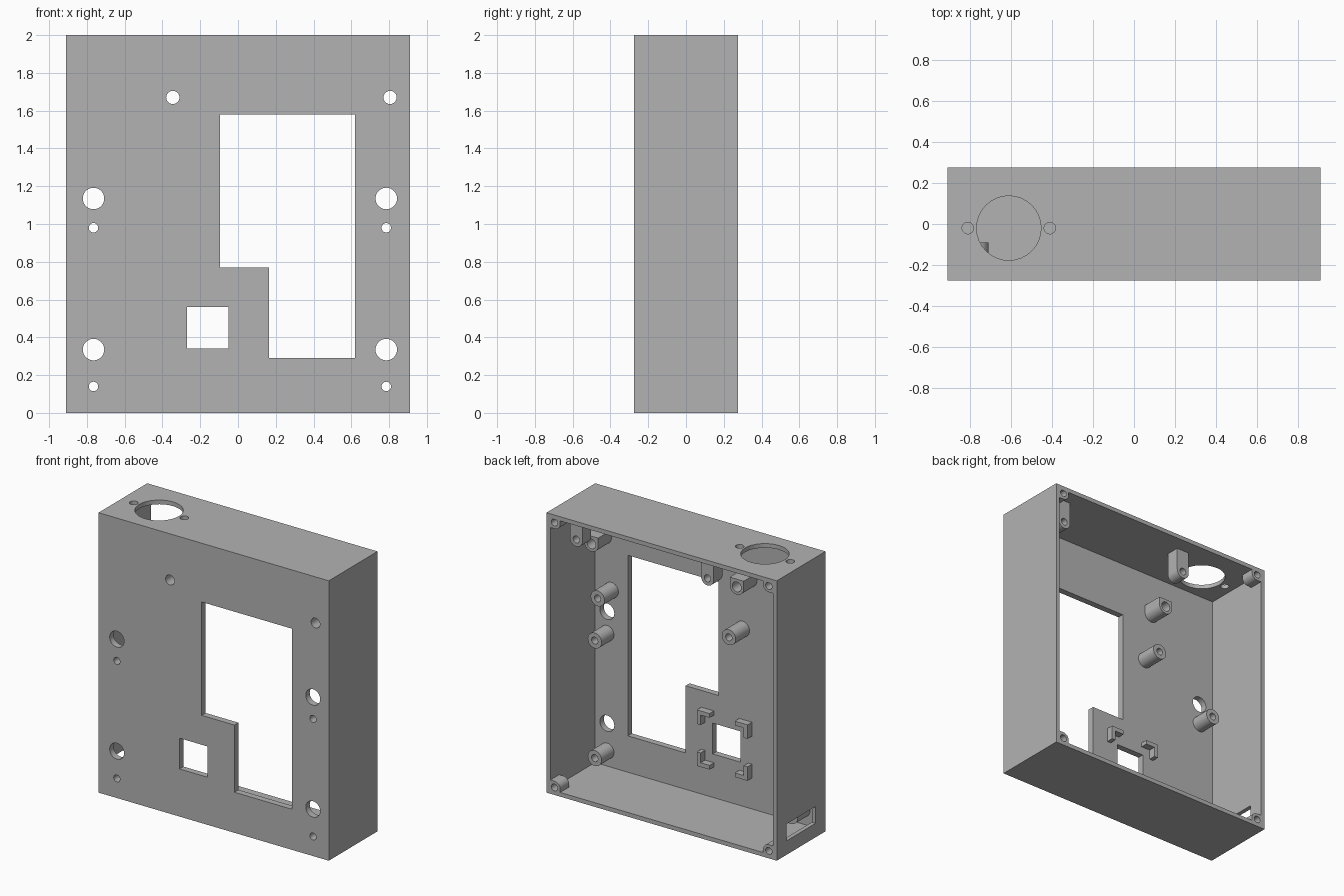
import bpy, bmesh
from math import pi, cos, sin

if "Cube" in bpy.data.objects:
    bpy.data.objects.remove(bpy.data.objects["Cube"])

gray = bpy.data.materials.new("plain gray")
gray.use_nodes = True
gray.diffuse_color = (0.45, 0.45, 0.45, 1)
gray.node_tree.nodes["Principled BSDF"].inputs["Base Color"].default_value = gray.diffuse_color

W, D, H = 0.91, 0.275, 2.0      # half width, half depth, height
WALL = 0.03
FLOOR = -0.23                   # inner face of the front plate


def arc(cx, cy, r, a0=0, a1=2 * pi, n=32):
    return [(cx + r * cos(a0 + (a1 - a0) * i / n), cy + r * sin(a0 + (a1 - a0) * i / n))
            for i in range(n + 1)]


def circle(cx, cy, r):
    return arc(cx, cy, r)[:-1]


def rect(x0, x1, y0, y1):
    return [(x0, y0), (x1, y0), (x1, y1), (x0, y1)]


def u_shape(cx, cz, r, top):
    return arc(cx, cz, r, pi, 2 * pi, 16) + [(cx + r, top), (cx - r, top)]


def prism(name, loops, lo, hi, axis="Y"):
    """Extrude an outline (with optional hole loops) along y or z."""
    curve = bpy.data.curves.new(name, "CURVE")
    curve.dimensions = "2D"
    curve.fill_mode = "BOTH"
    curve.extrude = (hi - lo) / 2
    for loop in loops:
        spline = curve.splines.new("POLY")
        spline.points.add(len(loop) - 1)
        for point, (a, b) in zip(spline.points, loop):
            point.co = (a, b, 0, 1)
        spline.use_cyclic_u = True
    temp = bpy.data.objects.new("temp", curve)
    bpy.context.collection.objects.link(temp)
    deps = bpy.context.evaluated_depsgraph_get()
    mesh = bpy.data.meshes.new_from_object(temp.evaluated_get(deps))
    bpy.data.objects.remove(temp)

    bm = bmesh.new()
    bm.from_mesh(mesh)
    bmesh.ops.remove_doubles(bm, verts=bm.verts, dist=1e-5)
    mid = (lo + hi) / 2
    for v in bm.verts:
        x, y, z = v.co
        v.co = (x, mid - z, y) if axis == "Y" else (x, y, mid + z)
    bmesh.ops.recalc_face_normals(bm, faces=bm.faces)
    bm.to_mesh(mesh)
    bm.free()
    mesh.materials.clear()
    mesh.materials.append(gray)
    obj = bpy.data.objects.new(name, mesh)
    bpy.context.collection.objects.link(obj)
    return obj


# Mounting positions as (x, z)
low_mounts = [(x, z) for x in (-0.765, 0.785) for z in (0.14, 0.98)]
high_mounts = [(-0.345, 1.67), (0.805, 1.67)]
button_holes = [(x, z) for x in (-0.765, 0.785) for z in (0.335, 1.135)]
board_x = (-0.287, 0.75)

# Case: a solid block hollowed from the back, then pierced
case = prism("case", [rect(-W, W, 0, H)], -D, D)
cutters = [prism("cavity", [rect(-W + WALL, W - WALL, WALL, H - WALL)], FLOOR, 0.5)]
window = [(0.165, 0.29), (0.62, 0.29), (0.62, 1.58), (-0.095, 1.58), (-0.095, 0.77), (0.165, 0.77)]
front_cuts = [window, rect(-0.27, -0.05, 0.34, 0.56)]
front_cuts += [circle(x, z, 0.025) for x, z in low_mounts]
front_cuts += [circle(x, z, 0.035) for x, z in high_mounts]
front_cuts += [circle(x, z, 0.057) for x, z in button_holes]
cutters += [prism("front_cut", [loop], -0.4, -0.2) for loop in front_cuts]
cutters.append(prism("side_slot", [rect(-1, -0.86, 0.10, 0.22)], -0.163, 0.163))
for x, r in ((-0.61, 0.157), (-0.81, 0.028), (-0.41, 0.028)):
    cutters.append(prism("top_hole", [circle(x, -0.02, r)], 1.9, 2.1, "Z"))
for cutter in cutters:
    cutter.hide_render = True
    mod = case.modifiers.new("cut", "BOOLEAN")
    mod.operation = "DIFFERENCE"
    mod.solver = "EXACT"
    mod.object = cutter
deps = bpy.context.evaluated_depsgraph_get()
case_mesh = bpy.data.meshes.new_from_object(case.evaluated_get(deps))
case.modifiers.clear()
case.data = case_mesh
for cutter in cutters:
    bpy.data.objects.remove(cutter)
parts = [case]

# Round standoffs on the front plate
for x, z in low_mounts:
    parts.append(prism("standoff", [circle(x, z, 0.055), circle(x, z, 0.025)], FLOOR, -0.09))
for x in board_x:
    parts.append(prism("board_standoff", [circle(x, 1.297, 0.055), circle(x, 1.297, 0.025)], FLOOR, -0.073))

# Square-topped standoffs
for x, z in high_mounts:
    parts.append(prism("upper_standoff", [u_shape(x, z, 0.055, z + 0.055), circle(x, z, 0.035)], FLOOR, -0.08))

# Tabs hanging from the top wall
for x in board_x:
    parts.append(prism("hanging_tab", [u_shape(x, 1.81, 0.05, H - WALL), circle(x, 1.81, 0.025)], 0.07, 0.168))

# Screw bosses in the back corners
for sx in (-1, 1):
    for sz in (-1, 1):
        cx, cz, r = 0.847, 0.947, 0.045
        ix, iz = W - WALL, 1 - WALL
        outline = [(ix, iz), (cx - r, iz)] + arc(cx, cz, r, pi, 1.5 * pi, 10) + [(ix, cz - r)]
        loops = [outline, circle(cx, cz, 0.025)]
        loops = [[(sx * a, 1 + sz * b) for a, b in loop] for loop in loops]
        parts.append(prism("corner_boss", loops, 0.175, D))

# L-shaped brackets around the small square opening
for sx in (-1, 1):
    for sz in (-1, 1):
        ell = [(0.2, 0.2), (0.1, 0.2), (0.1, 0.17), (0.17, 0.17), (0.17, 0.1), (0.2, 0.1)]
        loop = [(-0.16 + sx * a, 0.45 + sz * b) for a, b in ell]
        parts.append(prism("corner_bracket", [loop], FLOOR, -0.18))

# Smooth the round walls, keep the edges sharp
bpy.ops.object.select_all(action="DESELECT")
for part in parts:
    part.select_set(True)
bpy.context.view_layer.objects.active = case
bpy.ops.object.shade_smooth_by_angle(angle=pi / 6)
